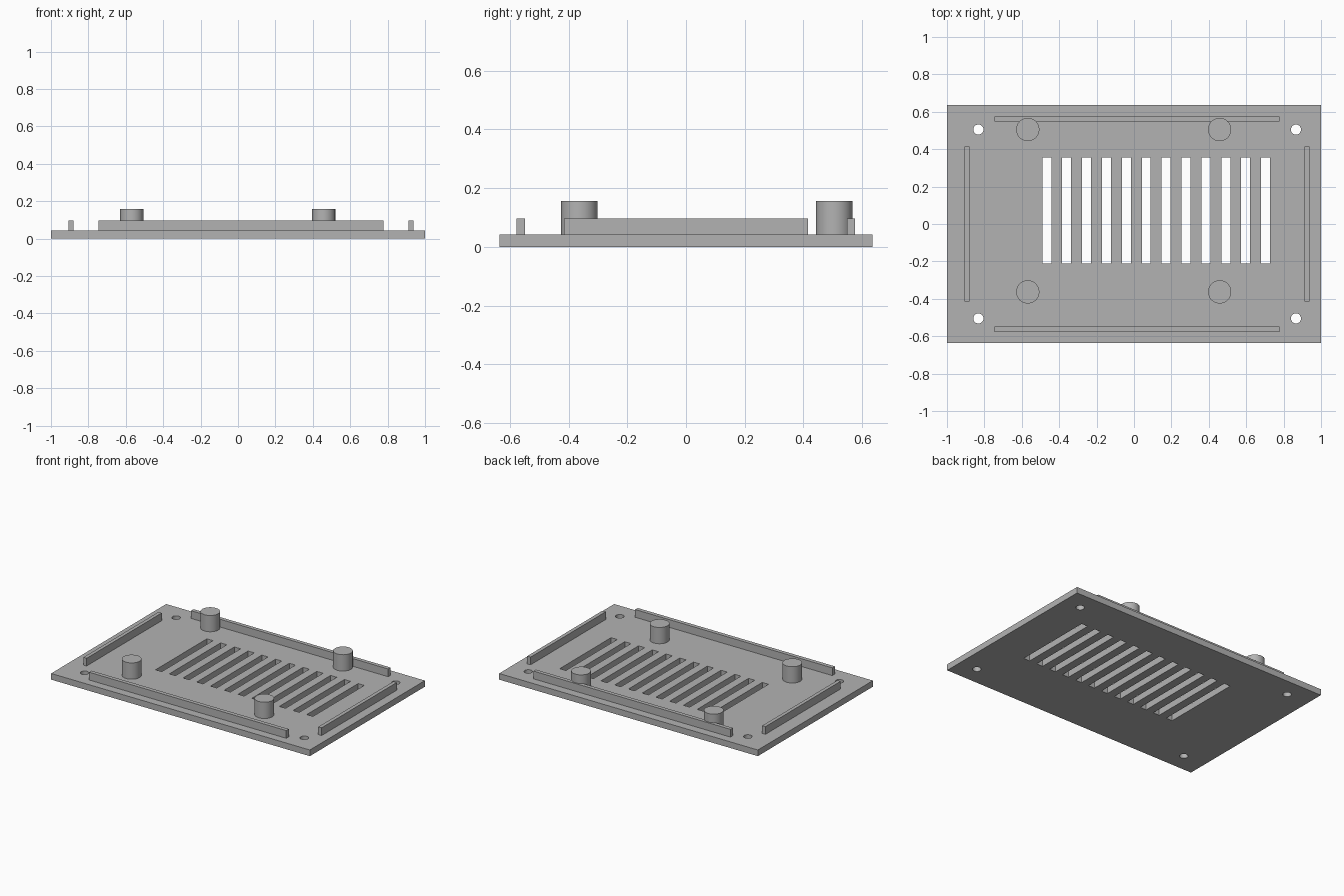
import bpy

cube = bpy.data.objects.get("Cube")
if cube:
    bpy.data.objects.remove(cube, do_unlink=True)

grey = bpy.data.materials.new("plain grey")
grey.use_nodes = True
colour = (0.45, 0.45, 0.45, 1)
grey.diffuse_color = colour
grey.node_tree.nodes["Principled BSDF"].inputs["Base Color"].default_value = colour

BASE = 0.043        # top of the plate
WALL = 0.097        # top of the ribs
POST = 0.157        # top of the standoffs


def finish(name):
    obj = bpy.context.object
    obj.name = name
    obj.data.materials.append(grey)
    return obj


def box(name, x0, x1, y0, y1, z0, z1):
    bpy.ops.mesh.primitive_cube_add(
        size=1, location=((x0 + x1) / 2, (y0 + y1) / 2, (z0 + z1) / 2))
    bpy.context.object.scale = (x1 - x0, y1 - y0, z1 - z0)
    bpy.ops.object.transform_apply(location=False, rotation=False, scale=True)
    return finish(name)


def cylinder(name, x, y, radius, z0, z1):
    bpy.ops.mesh.primitive_cylinder_add(
        vertices=48, radius=radius, depth=z1 - z0, location=(x, y, (z0 + z1) / 2))
    return finish(name)


# Base plate
plate = box("base_plate", -1, 1, -0.635, 0.635, 0, BASE)

# Cutters: vent slots and corner screw holes
cutters = []
for i in range(12):
    x = -0.466 + i * 0.1063
    cutters.append(box("slot_cutter", x - 0.024, x + 0.024, -0.211, 0.356, -0.1, 0.1))
for x in (-0.832, 0.866):
    for y in (-0.505, 0.505):
        cutters.append(cylinder("hole_cutter", x, y, 0.027, -0.1, 0.1))

bpy.ops.object.select_all(action="DESELECT")
for c in cutters:
    c.select_set(True)
bpy.context.view_layer.objects.active = cutters[0]
bpy.ops.object.join()
cutter = bpy.context.object
cutter.name = "plate_cutter"

cut = plate.modifiers.new("openings", "BOOLEAN")
cut.operation = "DIFFERENCE"
cut.solver = "EXACT"
cut.object = cutter
bpy.ops.object.select_all(action="DESELECT")
plate.select_set(True)
bpy.context.view_layer.objects.active = plate
bpy.ops.object.modifier_apply(modifier=cut.name)
bpy.data.objects.remove(cutter, do_unlink=True)
bpy.ops.object.shade_smooth_by_angle()

# Locating ribs along the four edges
box("front_rib", -0.747, 0.777, -0.577, -0.549, BASE, WALL)
box("back_rib", -0.747, 0.777, 0.549, 0.576, BASE, WALL)
box("right_rib", -0.905, -0.88, -0.415, 0.415, BASE, WALL)
box("left_rib", 0.911, 0.937, -0.415, 0.415, BASE, WALL)

# Standoff posts
for side, x in (("right", -0.568), ("left", 0.458)):
    for end, y in (("front", -0.363), ("back", 0.505)):
        cylinder(f"{end}_{side}_post", x, y, 0.062, BASE, POST)
        bpy.ops.object.shade_smooth_by_angle()
